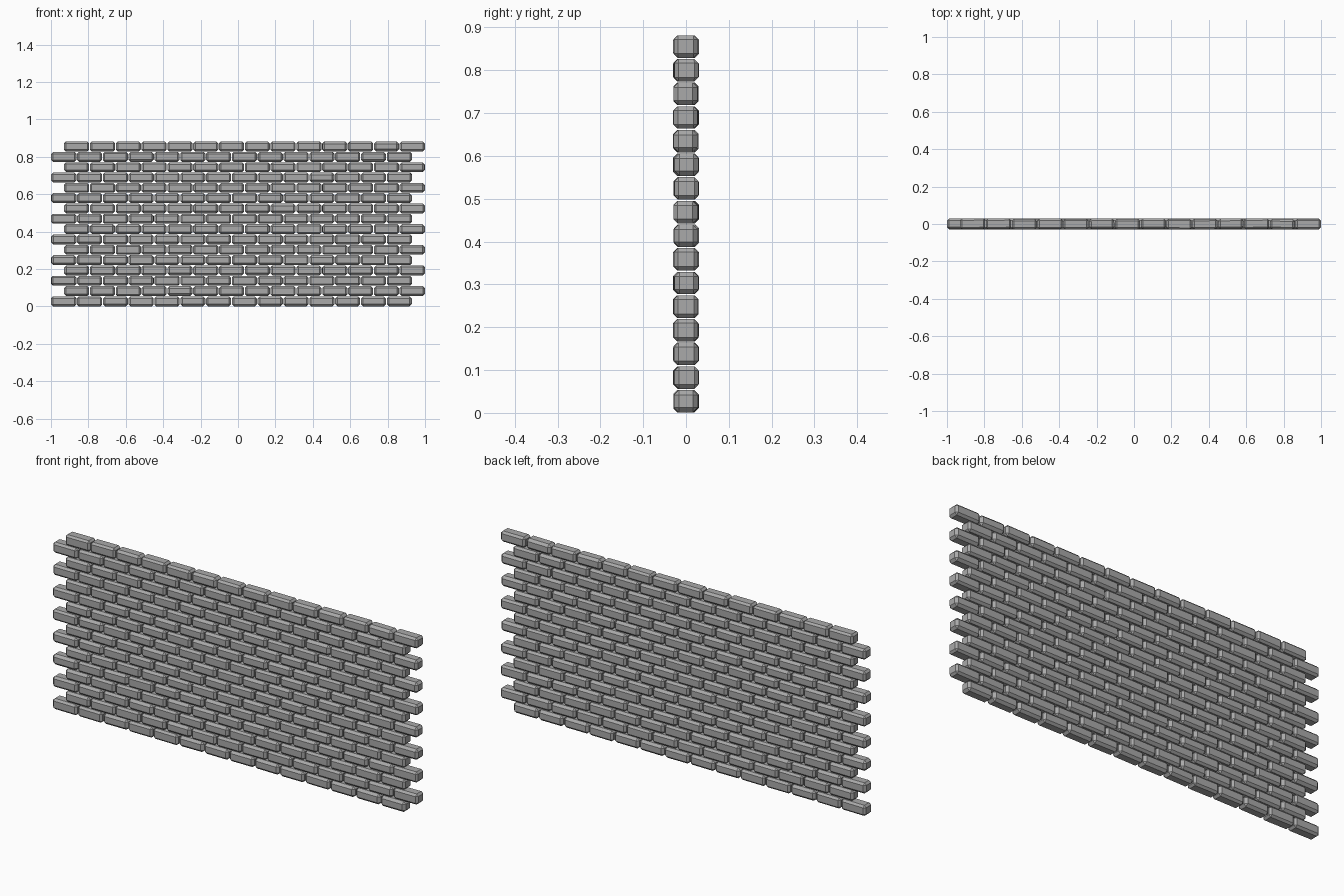
import bpy, bmesh, random
from mathutils import Matrix, Vector

if "Cube" in bpy.data.objects:
    bpy.data.objects.remove(bpy.data.objects["Cube"])

random.seed(4)
ROWS, COLS = 16, 14
PITCH_X, PITCH_Z = 0.138, 0.0552
SIZE = Vector((0.134, 0.056, 0.0525))

stone = bpy.data.materials.new("grey stone")
stone.diffuse_color = (0.40, 0.40, 0.40, 1)
stone.use_nodes = True
stone.node_tree.nodes["Principled BSDF"].inputs["Base Color"].default_value = stone.diffuse_color


def add_brick(bm, centre):
    """One chamfered, slightly uneven brick."""
    b = bmesh.new()
    bmesh.ops.create_cube(b, size=1)
    for v in b.verts:
        v.co = Vector(c * s for c, s in zip(v.co, SIZE))
    bmesh.ops.bevel(b, geom=b.edges[:], offset=random.uniform(0.009, 0.012),
                    segments=1, affect='EDGES', profile=0.5)
    turn = Matrix.Rotation(random.uniform(-0.015, 0.015), 4, 'Z')
    shift = Vector((0, random.uniform(-0.0015, 0.0015), 0))
    bmesh.ops.transform(b, matrix=Matrix.Translation(centre + shift) @ turn, verts=b.verts)
    tmp = bpy.data.meshes.new("tmp")
    b.to_mesh(tmp)
    b.free()
    bm.from_mesh(tmp)
    bpy.data.meshes.remove(tmp)


# Courses of bricks in running bond, each a separate object
for row in range(ROWS):
    bm = bmesh.new()
    side = -1 if row % 2 == 0 else 1
    for col in range(COLS):
        x = (col - (COLS - 1) / 2) * PITCH_X + side * PITCH_X / 4
        add_brick(bm, Vector((x, 0, SIZE.z / 2 + 0.001 + row * PITCH_Z)))
    me = bpy.data.meshes.new("brick_course")
    bm.to_mesh(me)
    bm.free()
    me.materials.append(stone)
    ob = bpy.data.objects.new(f"brick_course_{row + 1}", me)
    bpy.context.collection.objects.link(ob)
